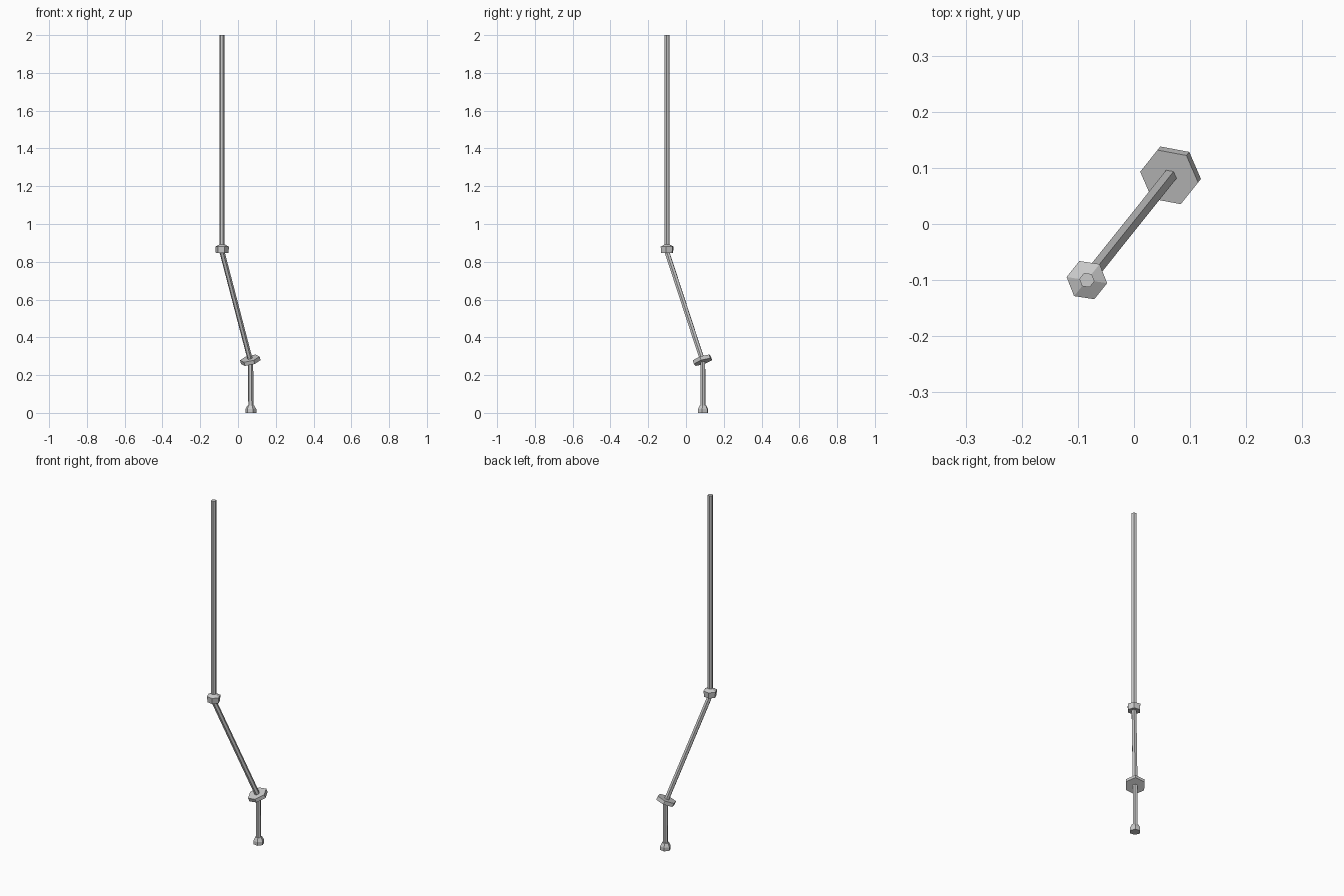
import bpy, bmesh, math
from mathutils import Vector

if "Cube" in bpy.data.objects:
    bpy.data.objects.remove(bpy.data.objects["Cube"])

FOOT = Vector((0.068, 0.09, 0.0))
KNEE = Vector((0.067, 0.089, 0.272))
ELBOW = Vector((-0.084, -0.1, 0.85))
TOP = Vector((-0.084, -0.1, 2.0))
HEADING = Vector((0.151, 0.189, 0)).normalized()  # plan direction of the bend
UP = Vector((0, 0, 1))


def hex_part(name, origin, axis, profile):
    """Closed six-sided solid; profile = (distance along axis, corner radius)."""
    w = axis.normalized()
    u = (HEADING - w * HEADING.dot(w)).normalized()
    v = w.cross(u)
    bm = bmesh.new()
    rings = []
    for d, r in profile:
        rings.append([bm.verts.new(origin + w * d
                      + r * (u * math.cos(i * math.pi / 3) + v * math.sin(i * math.pi / 3)))
                      for i in range(6)])
    for a, b in zip(rings, rings[1:]):
        for i in range(6):
            j = (i + 1) % 6
            bm.faces.new((a[i], a[j], b[j], b[i]))
    bm.faces.new(rings[0][::-1])
    bm.faces.new(rings[-1])
    mesh = bpy.data.meshes.new(name)
    bm.to_mesh(mesh)
    bm.free()
    obj = bpy.data.objects.new(name, mesh)
    bpy.context.collection.objects.link(obj)
    return obj


def rod(name, start, end, r=0.0137):
    return hex_part(name, start, end - start, [(0, r), ((end - start).length, r)])


# Three straight hexagonal rods
rod("lower_rod", FOOT + UP * 0.01, KNEE)
rod("slanted_rod", KNEE, ELBOW)
rod("upper_rod", ELBOW, TOP)

# Foot with a tapered top
hex_part("foot", FOOT, UP, [(0, 0.029), (0.02, 0.029), (0.04, 0.018)])

# Tilted disc square to the slanted rod
slant = ELBOW - KNEE
hex_part("tilted_disc", KNEE, slant, [(-0.003, 0.0535), (0.018, 0.0535)])

# Collar with a sloped top
hex_part("collar", ELBOW, UP, [(-0.003, 0.034), (0.03, 0.0365), (0.042, 0.0137)])
